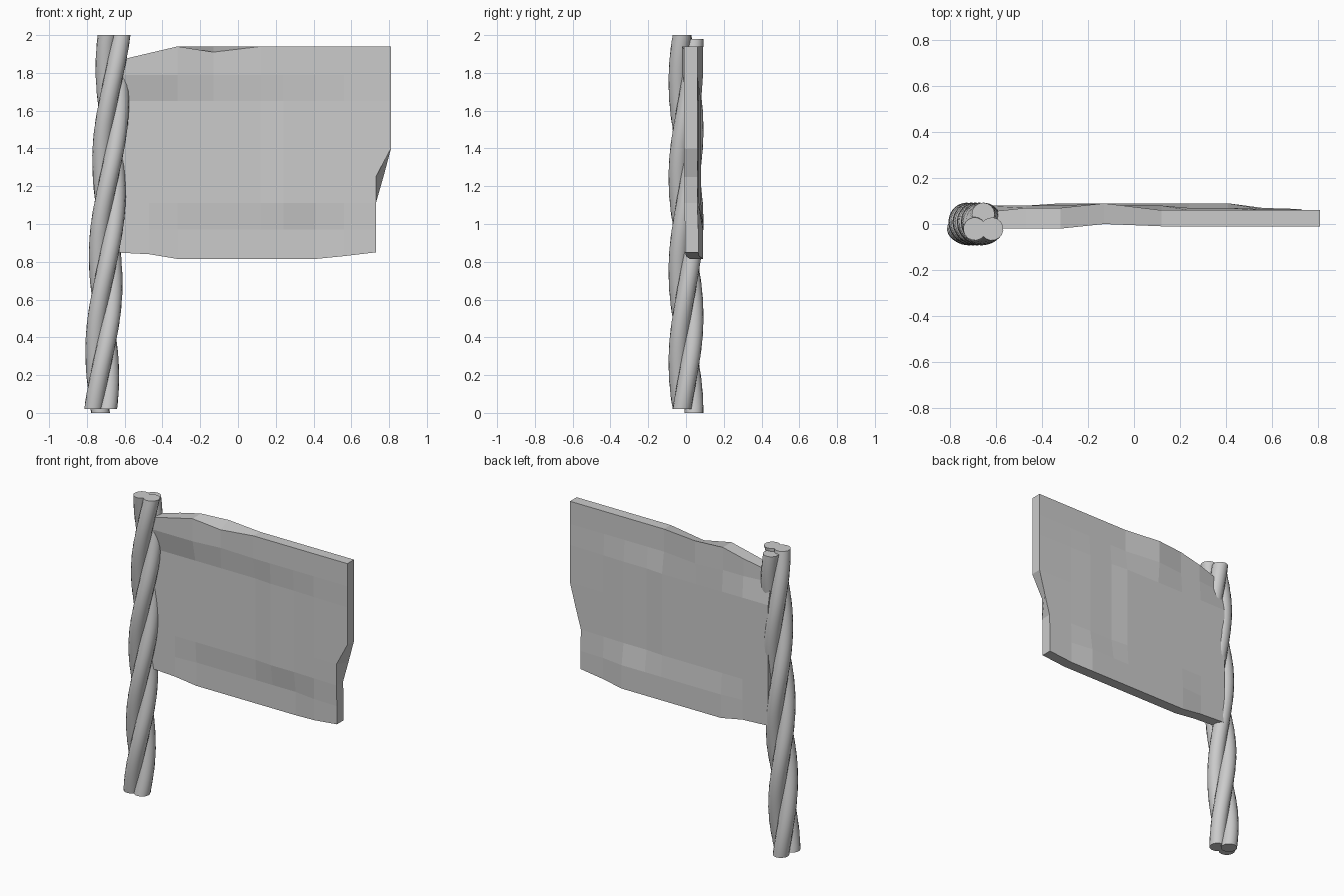
import bpy, bmesh
from math import cos, sin, pi, radians
from mathutils import Vector

if "Cube" in bpy.data.objects:
    bpy.data.objects.remove(bpy.data.objects["Cube"])


def finish(bm, name):
    bmesh.ops.recalc_face_normals(bm, faces=bm.faces)
    me = bpy.data.meshes.new(name)
    bm.to_mesh(me)
    bm.free()
    ob = bpy.data.objects.new(name, me)
    bpy.context.collection.objects.link(ob)
    return ob


# Twisted pole: three round strands wound around a leaning axis
TURN, ORBIT, RADIUS = radians(480), 0.043, 0.05


def strand(name, start, z0, z1, steps=56, sides=16):
    bm = bmesh.new()
    rings = []
    for i in range(steps + 1):
        t = i / steps
        z = z0 + (z1 - z0) * t
        a = start + TURN * t
        c = Vector((-0.728 + 0.036 * z + ORBIT * cos(a), ORBIT * sin(a), z))
        rings.append([bm.verts.new(c + Vector((RADIUS * cos(a + 2 * pi * k / sides),
                                               RADIUS * sin(a + 2 * pi * k / sides), 0)))
                      for k in range(sides)])
    for lo, hi in zip(rings, rings[1:]):
        for k in range(sides):
            n = (k + 1) % sides
            bm.faces.new((lo[k], lo[n], hi[n], hi[k]))
    bm.faces.new(rings[0])
    bm.faces.new(rings[-1])
    ob = finish(bm, name)
    bpy.context.view_layer.objects.active = ob
    ob.select_set(True)
    bpy.ops.object.shade_smooth_by_angle(angle=radians(40))
    ob.select_set(False)


for i, (z0, z1) in enumerate([(0.0, 2.0), (0.02, 2.0), (0.02, 1.98)]):
    strand(f"pole_strand_{i + 1}", radians(90 + 120 * i), z0, z1)

# Flag: faceted, slightly rippled slab with a chipped outline
COLS = [-0.66, -0.47, -0.32, -0.13, 0.12, 0.24, 0.41, 0.56, 0.81]
ROWS = [0.815, 0.97, 1.11, 1.25, 1.40, 1.52, 1.65, 1.79, 1.94]
TOP_F = [1.86, 1.905, 1.94, 1.91, 1.94, 1.94, 1.94, 1.94, 1.94]
TOP_B = [1.86, 1.905, 1.94, 1.94, 1.94, 1.94, 1.94, 1.94, 1.94]
BOTTOM = [0.85, 0.84, 0.815, 0.815, 0.815, 0.815, 0.815, 0.83, 0.85]
RIGHT_F = [0.73, 0.73, 0.73, 0.73, 0.81, 0.81, 0.81, 0.81, 0.81]
RIGHT_B = [0.73, 0.73, 0.73, 0.77, 0.81, 0.81, 0.81, 0.81, 0.81]
Y_TOP = [-0.02, -0.02, -0.02, 0.0, -0.01, -0.01, -0.01, -0.01, -0.01]
Y_MID = [0.01, 0.01, 0.01, 0.01, 0.01, 0.0, 0.0, -0.005, -0.01]
Y_LOW = [0.01, 0.01, 0.02, 0.02, 0.02, 0.02, 0.02, 0.0, -0.005]


def flag_point(c, r, back):
    x, z = COLS[c], ROWS[r]
    if c == 8:
        x = (RIGHT_B if back else RIGHT_F)[r]
    if r == 8:
        z = (TOP_B if back else TOP_F)[c]
    if r == 0:
        z = BOTTOM[c]
    y = (Y_LOW if r < 2 else Y_MID if r < 7 else Y_TOP)[c]
    if back:
        y += 0.09 if r > 6 and 0 < c < 4 else 0.07
    return x, y, z


bm = bmesh.new()
front, back = [[[bm.verts.new(flag_point(c, r, b)) for c in range(9)] for r in range(9)]
               for b in (False, True)]
for g in (front, back):
    for r in range(8):
        for c in range(8):
            bm.faces.new((g[r][c], g[r][c + 1], g[r + 1][c + 1], g[r + 1][c]))
# Rim joining the two sides
loop = ([(0, c) for c in range(8)] + [(r, 8) for r in range(8)]
        + [(8, c) for c in range(8, 0, -1)] + [(r, 0) for r in range(8, 0, -1)])
for (r, c), (s, d) in zip(loop, loop[1:] + loop[:1]):
    bm.faces.new((front[r][c], front[s][d], back[s][d], back[r][c]))
finish(bm, "flag")
